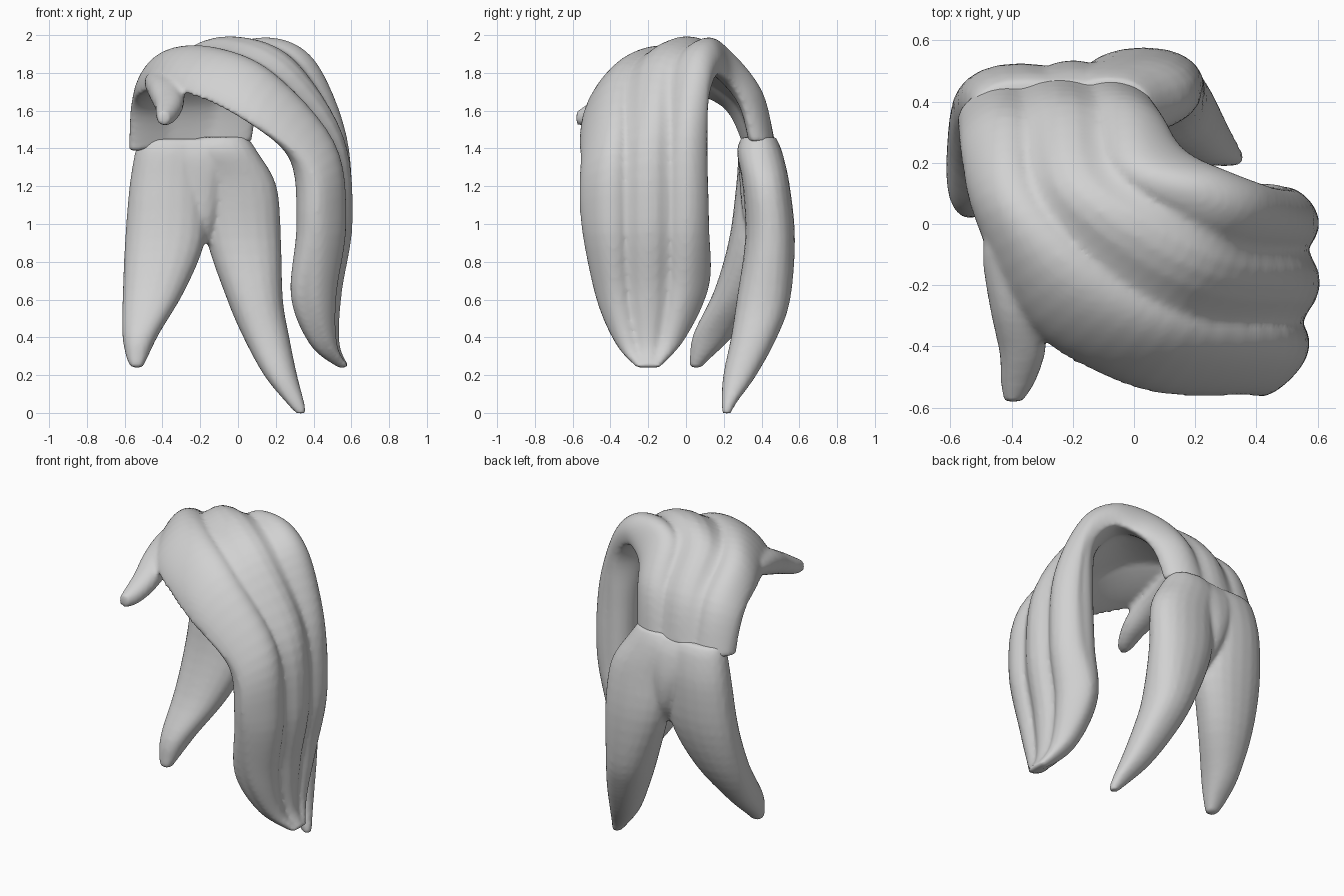
import bpy, bmesh, math
from mathutils import Vector

if "Cube" in bpy.data.objects:
    bpy.data.objects.remove(bpy.data.objects["Cube"])

mat = bpy.data.materials.new("light grey")
mat.diffuse_color = (0.64, 0.64, 0.64, 1)
mat.use_nodes = True
mat.node_tree.nodes["Principled BSDF"].inputs["Base Color"].default_value = mat.diffuse_color


def smooth_rows(rows, steps):
    """Catmull-Rom interpolation through rows of numbers."""
    out = []
    n = len(rows)
    for i in range(n - 1):
        p = [rows[max(0, min(n - 1, i + k))] for k in (-1, 0, 1, 2)]
        for j in range(steps):
            t = j / steps
            out.append([0.5 * (2 * b + (c - a) * t + (2 * a - 5 * b + 4 * c - d) * t * t
                               + (3 * b - a - 3 * c + d) * t ** 3) for a, b, c, d in zip(*p)])
    out.append(list(rows[-1]))
    return out


def loft(bm, rings):
    """Skin a list of closed rings and cap both ends."""
    vs = [[bm.verts.new(p) for p in r] for r in rings]
    m = len(vs[0])
    faces = [bm.faces.new((a[i], a[(i + 1) % m], b[(i + 1) % m], b[i]))
             for a, b in zip(vs, vs[1:]) for i in range(m)]
    faces += [bm.faces.new(vs[0][::-1]), bm.faces.new(vs[-1])]
    bmesh.ops.recalc_face_normals(bm, faces=faces)


def lock(bm, rows, axis):
    """Tapered lock: each row is centre x, y, z and two half widths."""
    rings = []
    for x, y, z, a, b in smooth_rows(rows, 4):
        ring = []
        for i in range(20):
            th = 2 * math.pi * i / 20
            c, s = a * power(math.cos(th), .9), b * power(math.sin(th), .9)
            ring.append((x + c, y + s, z) if axis == 'z' else (x + c, y, z + s))
        rings.append(ring)
    loft(bm, rings)


def power(v, e):
    return math.copysign(abs(v) ** e, v)


def finish(name, bm):
    """Fuse the overlapping locks into one soft skin."""
    me = bpy.data.meshes.new(name)
    bm.to_mesh(me)
    bm.free()
    ob = bpy.data.objects.new(name, me)
    bpy.context.collection.objects.link(ob)
    me.materials.append(mat)
    fuse = ob.modifiers.new("fuse", 'REMESH')
    fuse.mode = 'VOXEL'
    fuse.voxel_size = 0.014
    fuse.use_smooth_shade = True
    soft = ob.modifiers.new("soften", 'SMOOTH')
    soft.factor = 0.5
    soft.iterations = 4


# Swept sheet: front edge, outer middle, back edge, inner middle at each station
sweep = [
    (-.575, .33, 1.40, -.26, .47, 1.41, .07, .36, 1.43, -.26, .30, 1.41),
    (-.565, .22, 1.62, -.24, .38, 1.70, .11, .31, 1.64, -.22, .23, 1.60),
    (-.515, .01, 1.70, -.20, .14, 1.93, .17, .24, 1.76, -.15, .10, 1.70),
    (-.35, -.34, 1.71, .02, -.05, 1.97, .29, .17, 1.79, .00, -.08, 1.74),
    (.02, -.54, 1.57, .28, -.18, 1.84, .43, .12, 1.66, .15, -.20, 1.60),
    (.37, -.56, 1.31, .54, -.2, 1.46, .48, .11, 1.38, .265, -.2, 1.37),
    (.42, -.555, 1.00, .59, -.2, 1.02, .47, .12, 1.00, .28, -.2, 1.00),
    (.38, -.475, .62, .535, -.2, .64, .42, .125, .68, .25, -.2, .64),
    (.45, -.37, .37, .53, -.2, .37, .46, .00, .40, .36, -.2, .37),
    (.56, -.26, .24, .59, -.2, .24, .56, -.14, .24, .52, -.2, .24)]
rings = []
rows = smooth_rows(sweep, 6)
for k, r in enumerate(rows):
    A, M, B, N = (Vector(r[i:i + 3]) for i in (0, 3, 6, 9))
    C = (A + B) / 2
    v = k / (len(rows) - 1)
    amp = 0.06 * min(1, 0.3 + 4 * v, 4 * (1 - v))
    ring = []
    for i in range(64):
        th = 2 * math.pi * i / 64
        c, s = power(math.cos(th), .82), power(math.sin(th), .7)
        p = C + (A - C) * c + (M - C if s > 0 else N - C) * abs(s)
        # three strands with grooves between them, inside hollowed out
        lump = abs(math.sin(1.5 * math.pi * (c + 1))) ** .7 - .7
        out = (M - N).normalized() * amp * lump * s
        if s > 0:
            p += out
        else:
            p += out * .35 + (M - C) * .45 * (1 - c * c) ** 1.5
        if k == 0:  # uneven gathered edge
            p.z += .012 * math.sin(14 * p.x)
        ring.append(p)
    rings.append(ring)
hair = bmesh.new()
loft(hair, rings)

# Small lock at the front left
lock(hair, [
    (-.36, .06, 1.78, .11, .05), (-.38, -.10, 1.75, .115, .07),
    (-.375, -.28, 1.695, .095, .08), (-.365, -.42, 1.63, .075, .07),
    (-.38, -.52, 1.58, .055, .055), (-.395, -.58, 1.56, .03, .035)], 'y')
finish("swept_hair", hair)

# Two hanging tails at the back
tails = bmesh.new()
lock(tails, [
    (-.35, .385, 1.45, .17, .08), (-.355, .39, 1.38, .19, .11),
    (-.37, .395, 1.20, .205, .13), (-.385, .365, .92, .213, .137),
    (-.445, .28, .65, .165, .13), (-.515, .15, .42, .098, .11),
    (-.535, .075, .29, .055, .055), (-.535, .05, .24, .03, .03)], 'z')
lock(tails, [
    (-.08, .385, 1.46, .13, .09), (-.075, .39, 1.38, .18, .12),
    (.0, .425, 1.2, .205, .125), (.03, .445, .92, .198, .132),
    (.09, .41, .6, .148, .142), (.15, .36, .4, .122, .122),
    (.225, .285, .2, .088, .088), (.30, .23, .06, .05, .042),
    (.335, .215, -.003, .025, .022)], 'z')
# Web joining the tails under the gathered edge
lock(tails, [
    (-.2, .385, 1.45, .22, .08), (-.2, .395, 1.36, .2, .115),
    (-.2, .41, 1.2, .14, .125), (-.18, .41, 1.03, .08, .105),
    (-.17, .40, .9, .02, .04)], 'z')
finish("back_tails", tails)
